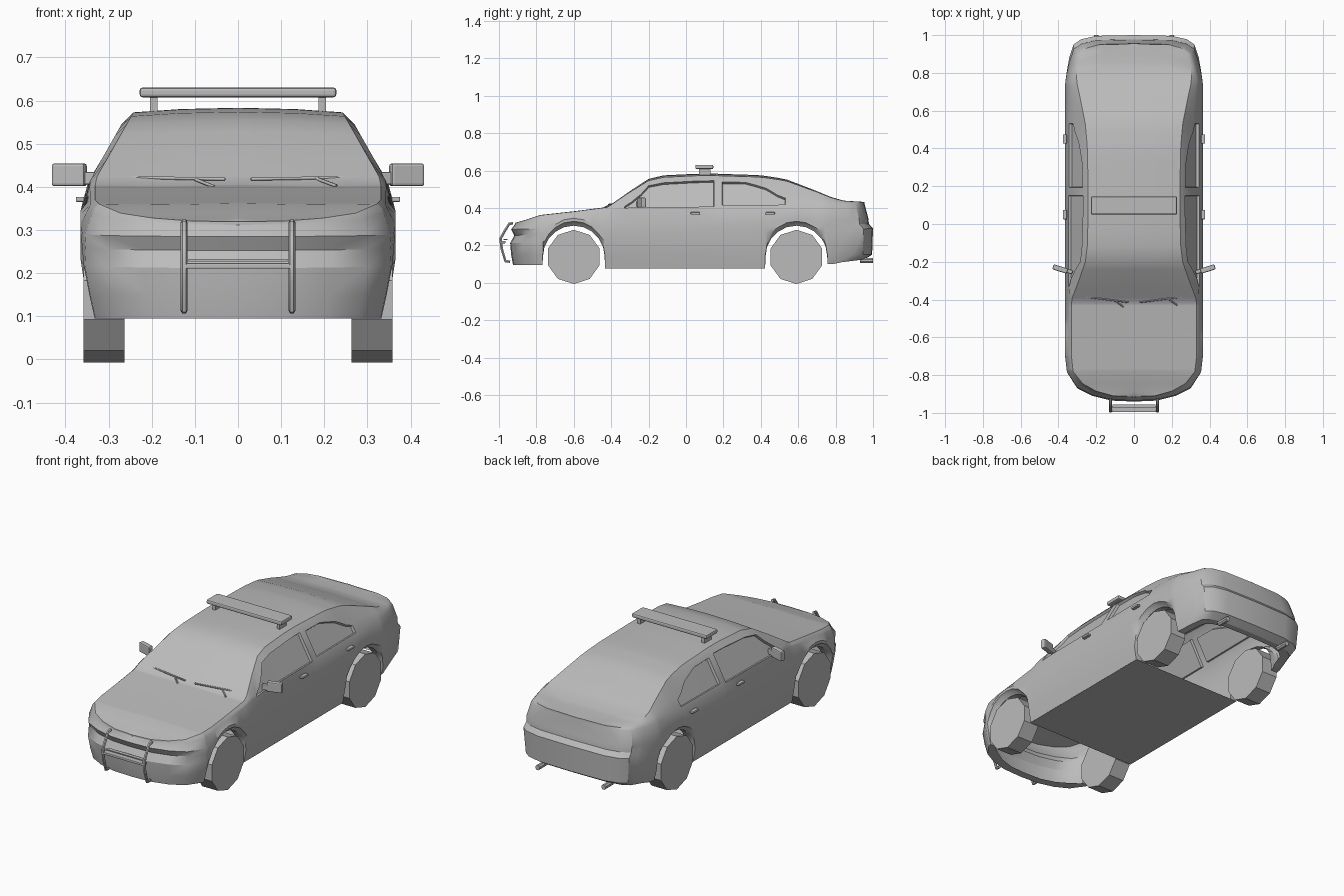
import bpy, bmesh, math
from mathutils import Matrix, Vector

cube = bpy.data.objects.get("Cube")
if cube:
    bpy.data.objects.remove(cube, do_unlink=True)

grey = bpy.data.materials.new("plain_grey")
grey.use_nodes = True
grey.diffuse_color = (0.5, 0.5, 0.5, 1)
grey.node_tree.nodes["Principled BSDF"].inputs["Base Color"].default_value = (0.5, 0.5, 0.5, 1)


def activate(ob):
    bpy.ops.object.select_all(action='DESELECT')
    ob.select_set(True)
    bpy.context.view_layer.objects.active = ob


def add(name, data):
    ob = bpy.data.objects.new(name, data)
    data.materials.append(grey)
    bpy.context.collection.objects.link(ob)
    return ob


def from_bmesh(name, bm):
    me = bpy.data.meshes.new(name)
    bm.to_mesh(me)
    bm.free()
    return add(name, me)


def box(name, centre, size, turn=0, bevel=0):
    bm = bmesh.new()
    bmesh.ops.create_cube(bm, size=1, matrix=Matrix.Diagonal((*size, 1)))
    if bevel:
        bmesh.ops.bevel(bm, geom=bm.edges[:], offset=bevel, segments=2, affect='EDGES', profile=0.5)
    bm.transform(Matrix.Translation(centre) @ Matrix.Rotation(turn, 4, 'Z'))
    return from_bmesh(name, bm)


def cylinder(name, centre, radius, depth, sides, axis):
    bm = bmesh.new()
    bmesh.ops.create_cone(bm, cap_ends=True, segments=sides, radius1=radius,
                          radius2=radius, depth=depth)
    # half a side of spin leaves a flat face at the bottom
    spin = Matrix.Rotation(math.pi / sides, 4, 'Z')
    lay = Vector((0, 0, 1)).rotation_difference(Vector(axis)).to_matrix().to_4x4()
    bm.transform(Matrix.Translation(centre) @ lay @ spin)
    return from_bmesh(name, bm)


def tube(name, points, radius):
    cu = bpy.data.curves.new(name, 'CURVE')
    cu.dimensions = '3D'
    cu.bevel_depth = radius
    cu.bevel_resolution = 1
    cu.use_fill_caps = True
    sp = cu.splines.new('POLY')
    sp.points.add(len(points) - 1)
    for p, co in zip(sp.points, points):
        p.co = (*co, 1)
    ob = add(name, cu)
    activate(ob)
    bpy.ops.object.convert(target='MESH')
    return bpy.context.object


def interp(table, y):
    if y <= table[0][0]:
        return table[0][1]
    for (a, va), (b, vb) in zip(table, table[1:]):
        if y <= b:
            return va + (vb - va) * (y - a) / (b - a)
    return table[-1][1]


# Body curves along the length: half width, top line, belt line, lower edge, window height
PLAN = [(-.94, 0), (-.935, .12), (-.91, .22), (-.87, .3), (-.785, .355), (-.7, .365),
        (.74, .365), (.8, .357), (.88, .343), (.95, .32), (.978, .28), (.996, .2), (1, 0)]
TOP = [(-.94, .32), (-.8, .36), (-.6, .382), (-.42, .405), (-.3, .49), (-.2, .555), (-.12, .574),
       (.1, .585), (.4, .575), (.53, .555), (.7, .49), (.77, .46), (.9, .438), (1, .432)]
BELT = [(-.94, .312), (-.8, .337), (-.6, .36), (-.4, .388), (-.3, .403), (.5, .41), (1, .42)]
BASE = [(-.94, .095), (-.5, .095), (-.45, .075), (.44, .075), (.5, .095), (.8, .1), (1, .125)]
GLASS = [(-.36, .4), (-.33, .12), (-.2, .76), (.32, .8), (.44, .62), (.53, .3), (.6, .5)]
WHEEL_Y = (-.6, .59)
ARCH = .165


def lower_edge(y):
    z = interp(BASE, y)
    for c in WHEEL_Y:
        if abs(y - c) <= ARCH + 1e-5:
            z = .14 + math.sqrt(max(0, ARCH ** 2 - (y - c) ** 2))
    return z


# Side rows: front z, rear z, width factor, pull-back at the nose and at the tail
ROWS = [(0, 0, .82, .06, .08), (0, 0, .93, .015, .045), (.15, .15, .965, .005, .005),
        (.212, .29, 1, 0, 0), (.253, .315, .995, .022, .022), (.285, .345, 1, .005, .025)]


def section(y):
    w, low, belt, top = interp(PLAN, y), lower_edge(y), interp(BELT, y), interp(TOP, y)
    nose = min(1, max(0, (-y - .77) / .1))
    tail = min(1, max(0, (y - .77) / .1))
    t = (y + .94) / 1.94
    pts = []
    for j, (zf, zr, f, nf, nr) in enumerate(ROWS):
        z = low if j < 2 else max(zf + (zr - zf) * t, low + .008 * j)
        pts.append((w * f, y + nose * nf - tail * nr, z))
    yt = y + nose * .025 - tail * .045
    k = w / .365
    pts.append((.347 * k, yt, belt))
    for frac, inset in ((interp(GLASS, y), .004), (.94, .016)):
        z = belt + frac * (top - belt)
        pts.append((k * (min(.347, .345 - .567 * (z - .42)) - inset), yt, z))
    pts.append((pts[-1][0] * .55, yt, top - .003))
    pts.append((0, yt, top))
    return pts


# Body shell: half is lofted, windows are sunk, then mirrored
stations = {y for y, _ in PLAN}
stations |= {-.42, -.39, -.36, -.33, -.29, -.24, -.2, -.12, -.04, .05, .15, .185, .25, .32, .38, .9}
for c in WHEEL_Y:
    stations |= {round(c + ARCH * math.cos(math.pi * i / 10), 4) for i in range(11)}
    stations |= {c - ARCH - .002, c + ARCH + .002}
bm = bmesh.new()
grid = [[bm.verts.new(p) for p in section(y)] for y in sorted(stations)]
for a, b in zip(grid, grid[1:]):
    for j in range(len(a) - 1):
        bm.faces.new((a[j], b[j], b[j + 1], a[j + 1]))
bm.faces.ensure_lookup_table()
per = len(ROWS) + 4
for lo, hi in ((-.33, .15), (.185, .53)):
    pane = [f for i, f in enumerate(bm.faces) if i % per == len(ROWS)
            and lo < f.calc_center_median().y < hi]
    bmesh.ops.inset_region(bm, faces=pane, thickness=.008, depth=0, use_even_offset=True)
    bmesh.ops.inset_region(bm, faces=pane, thickness=.003, depth=-.014, use_even_offset=True)
bmesh.ops.remove_doubles(bm, verts=bm.verts[:], dist=1e-5)
body = from_bmesh("body_shell", bm)
mirror = body.modifiers.new("mirror", 'MIRROR')
mirror.merge_threshold = .0005
activate(body)
bpy.ops.object.modifier_apply(modifier=mirror.name)
bpy.ops.object.shade_smooth_by_angle(angle=math.radians(32))

# Floor between the axles
bm = bmesh.new()
bm.faces.new([bm.verts.new((x, y, .076)) for x, y in
              ((-.34, -.435), (-.34, .425), (.34, .425), (.34, -.435))])
from_bmesh("floor_panel", bm)

# Parts repeated on both sides
for side, s in (("left", 1), ("right", -1)):
    for end, y in zip(("front", "rear"), WHEEL_Y):
        cylinder(f"{end}_{side}_wheel", (s * .311, y, .138), .145, .095, 10, (1, 0, 0))
    for end, y in (("front", .05), ("rear", .45)):
        box(f"{end}_{side}_door_handle", (s * .366, y, .371), (.02, .05, .012), 0, .003)
    box(f"{side}_mirror", (s * .391, -.238, .428), (.08, .028, .053), s * .3, .006)
    box(f"{side}_mirror_arm", (s * .345, -.25, .42), (.04, .02, .03), s * .3, .004)
    box(f"{side}_light_bar_foot", (s * .195, .1, .59), (.018, .06, .045))
    cylinder(f"{side}_exhaust", (s * .2, .965, .118), .014, .07, 8, (0, 1, 0))
    post = tube(f"{side}_push_bar_post",
                [(s * .125, y, z) for y, z in ((-.925, .318), (-.945, .315), (-.97, .275),
                 (-.992, .235), (-.985, .18), (-.965, .115), (-.94, .113))], .008)
    activate(post)
    bpy.ops.object.shade_smooth_by_angle(angle=math.radians(50))

# Push bar cross members
box("push_bar_cross_member", (0, -.98, .217), (.25, .03, .013), 0, .003)
box("push_bar_upper_strip", (0, -.965, .23), (.23, .02, .005))

# Roof light bar
box("light_bar", (0, .098, .619), (.456, .096, .023), 0, .007)

# Wipers
for name, blade, arm in (
        ("right", ((-.26, -.385, .422), (-.03, -.415, .418)), ((-.1, -.405, .418), (-.055, -.44, .4))),
        ("left", ((.03, -.415, .418), (.26, -.385, .422)), ((.18, -.395, .42), (.228, -.43, .402)))):
    tube(f"{name}_wiper_blade", blade, .004)
    tube(f"{name}_wiper_arm", arm, .004)
